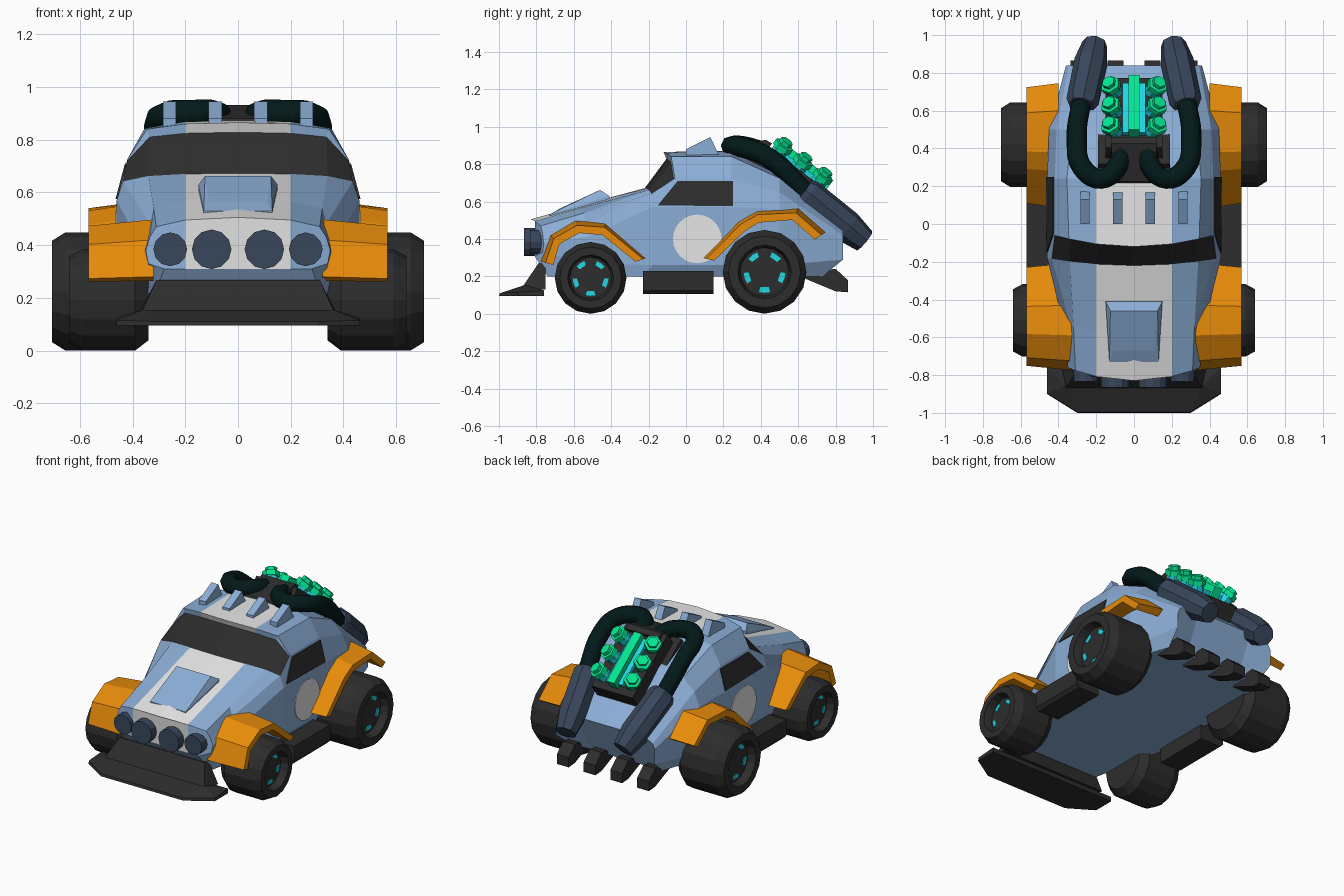
import bpy
import bmesh
from math import sin, cos, pi, radians
from mathutils import Vector, Matrix

cube = bpy.data.objects.get("Cube")
if cube:
    bpy.data.objects.remove(cube, do_unlink=True)


def material(name, colour):
    mat = bpy.data.materials.new(name)
    mat.use_nodes = True
    rgba = (*colour, 1)
    mat.diffuse_color = rgba
    mat.node_tree.nodes["Principled BSDF"].inputs["Base Color"].default_value = rgba
    return mat


BLUE = material("body_blue", (.26, .42, .67))
WHITE = material("stripe_white", (.79, .79, .79))
DARK = material("charcoal", (.026, .026, .026))
ORANGE = material("fender_orange", (.8, .26, .003))
NAVY = material("navy_metal", (.04, .062, .105))
HOSE = material("hose_dark_green", (.001, .01, .01))
GREEN = material("engine_green", (.001, .79, .29))
CYAN = material("glow_cyan", (.015, .68, .78))
SIDES = (("left", 1), ("right", -1))


def finish(name, bm, *mats):
    bmesh.ops.recalc_face_normals(bm, faces=bm.faces)
    mesh = bpy.data.meshes.new(name)
    bm.to_mesh(mesh)
    bm.free()
    for mat in mats:
        mesh.materials.append(mat)
    obj = bpy.data.objects.new(name, mesh)
    bpy.context.collection.objects.link(obj)
    return obj


def loft(name, rings, mat):
    """Skin equal closed rings and cap both ends."""
    bm = bmesh.new()
    rows = [[bm.verts.new(p) for p in ring] for ring in rings]
    count = len(rows[0])
    for a, b in zip(rows, rows[1:]):
        for j in range(count):
            k = (j + 1) % count
            bm.faces.new((a[j], a[k], b[k], b[j]))
    bm.faces.new(rows[0])
    bm.faces.new(rows[-1])
    return finish(name, bm, mat)


def hull(name, points, mat):
    bm = bmesh.new()
    for p in points:
        bm.verts.new(p)
    bmesh.ops.convex_hull(bm, input=bm.verts)
    bmesh.ops.dissolve_limit(bm, angle_limit=.02, verts=bm.verts, edges=bm.edges)
    return finish(name, bm, mat)


def box(name, xs, ys, zs, mat, matrix):
    return hull(name, [matrix @ Vector((x, y, z)) for x in xs for y in ys for z in zs], mat)


def spin(name, origin, axis, profile, sides, mat):
    """Turn (radius, distance) pairs around an axis."""
    turn = Vector(axis).to_track_quat('Z', 'Y')
    angles = [2 * pi * i / sides for i in range(sides)]
    rings = [[Vector(origin) + turn @ Vector((r * cos(a), r * sin(a), d)) for a in angles]
             for r, d in profile]
    return loft(name, rings, mat)


# Body shell: stations of (top y, bottom y, bow, half section from roof centre to sill)
stations = [
    (-.83, -.81, .09, [(0, .505), (.2, .495), (.31, .47), (.335, .43), (.35, .38), (.34, .33), (.28, .31)]),
    (-.58, -.74, .06, [(0, .575), (.2, .565), (.32, .54), (.335, .48), (.375, .41), (.375, .27), (.32, .2)]),
    (-.22, -.22, .03, [(0, .672), (.2, .67), (.34, .662), (.435, .642), (.46, .57), (.46, .26), (.43, .2)]),
    (-.105, -.1, .035, [(0, .828), (.2, .824), (.335, .81), (.42, .72), (.46, .57), (.46, .26), (.43, .2)]),
    (-.12, -.09, .055, [(0, .865), (.2, .86), (.345, .84), (.42, .725), (.46, .57), (.46, .26), (.43, .2)]),
    (.24, .24, 0, [(0, .872), (.2, .868), (.355, .842), (.42, .725), (.46, .57), (.46, .26), (.43, .2)]),
    (.5, .5, 0, [(0, .745), (.2, .74), (.33, .725), (.41, .65), (.45, .56), (.45, .26), (.42, .2)]),
    (.84, .73, 0, [(0, .45), (.2, .45), (.3, .445), (.345, .42), (.36, .39), (.36, .29), (.34, .2)]),
]
bm = bmesh.new()
rows = []
for top_y, low_y, bow, half in stations:
    floor = half[-1][1]
    pts = [(x, top_y + bow * (x / .4) ** 2, z) for x, z in half[:-1]]
    pts += [(x, low_y, floor) for x in (half[-1][0], .2, 0)]
    pts += [(-x, y, z) for x, y, z in pts[-2:0:-1]]
    rows.append([bm.verts.new(p) for p in pts])
count = len(rows[0])
middle = count // 2
for i, (a, b) in enumerate(zip(rows, rows[1:])):
    for j in range(count):
        k = (j + 1) % count
        face = bm.faces.new((a[j], a[k], b[k], b[j]))
        strip = min(j, count - 1 - j)
        windscreen = i == 2 and strip < 3
        face.material_index = 2 if windscreen else int(strip == 0 and i < 5)
for row, stripe in ((rows[0], 1), (rows[-1], 0)):
    centre = (0, 1, middle - 1, middle, middle + 1, count - 1)
    bm.faces.new([row[j] for j in centre]).material_index = stripe
    bm.faces.new(row[1:middle])
    bm.faces.new(row[middle + 1:])
finish("body_shell", bm, BLUE, WHITE, DARK)

# Bonnet scoop
hull("bonnet_scoop", [(s * x, y, z) for s in (1, -1) for x, y, z in (
    (.13, -.73, .49), (.15, -.41, .57), (.15, -.41, .63), (.13, -.73, .53),
    (.11, -.67, .565), (.125, -.46, .662))], BLUE)

# Front plough: flat lip and raised blade
hull("plough_lip", [(s * x, y, z) for s in (1, -1) for x, y, z in (
    (.3, -1, .095), (.46, -.9, .095), (.46, -.76, .095),
    (.3, -.995, .11), (.46, -.895, .115), (.46, -.76, .125), (.36, -.86, .155))], DARK)
hull("plough_blade", [(s * x, y, z) for s in (1, -1) for x, y, z in (
    (.37, -.88, .135), (.38, -.75, .13), (.31, -.79, .268), (.31, -.75, .268))], DARK)

# Rear wheelie fins and roof fins
for i in range(4):
    x = (i - 1.5) * .195
    profile = [(.62, .195), (.64, .22), (.8, .24), (.865, .18), (.865, .115), (.8, .12)]
    loft(f"rear_fin_{i + 1}", [[(x + w, y, z) for y, z in profile] for w in (-.043, .043)], DARK)
    x = (i - 1.5) * .173
    profile = [(0, .85), (0, .88), (.13, .945), (.175, .85)]
    loft(f"roof_fin_{i + 1}", [[(x + w, y, z) for y, z in profile] for w in (-.025, .025)], BLUE)


def fender(name, side, inner, centre, path):
    """Sweep an arch band whose outer edge dips towards the wheel."""
    rings = []
    for y, z in path:
        inward = (Vector(centre) - Vector((y, z))).normalized()
        ring = []
        for x, depth in ((inner, 0), (.568, .025), (.568, .068), (inner, .055)):
            ring.append((side * x, y + inward.x * depth, z + inward.y * depth))
        rings.append(ring)
    loft(name, rings, ORANGE)


def wheel(name, side, y, radius, inner, outer):
    centre = (0, y, radius)
    profile = [(.8, inner), (1, inner + .05), (1, outer - .05), (.86, outer),
               (.64, outer), (.58, outer - .05)]
    spin(name, centre, (side, 0, 0), [(r * radius, d) for r, d in profile], 16, DARK)
    # Glowing rim slots
    for i in range(5):
        mid = pi / 2 + 2 * pi * (i + .5) / 5
        points = [(side * (outer - d), y + r * radius * cos(mid + a), centre[2] + r * radius * sin(mid + a))
                  for d in (.05, .044) for r in (.38, .5) for a in (-.27, 0, .27)]
        hull(f"{name}_slot_{i + 1}", points, CYAN)


for label, s in SIDES:
    # Wheels, fenders and running boards
    wheel(f"{label}_front_wheel", s, -.51, .192, .34, .64)
    wheel(f"{label}_rear_wheel", s, .42, .224, .36, .705)
    fender(f"{label}_front_fender", s, .32, (-.5, .2),
           [(-.775, .28), (-.725, .42), (-.59, .497), (-.43, .487), (-.205, .3)])
    fender(f"{label}_rear_fender", s, .4, (.42, .22),
           [(.085, .3), (.28, .5), (.38, .555), (.6, .562), (.745, .435)])
    hull(f"{label}_running_board", [(s * x, y, z) for x, z in ((.4, .105), (.55, .105), (.57, .125), (.57, .23), (.4, .23))
                                    for y in (-.23, .147)], DARK)

    # Side window and round door panel
    outline = [(-.15, .58), (.25, .575), (.25, .71), (-.045, .71)]
    loft(f"{label}_side_window", [[(s * (.46 - (z - .57) * .267 + d), y, z) for y, z in outline]
                                  for d in (-.002, .006)], DARK)
    spin(f"{label}_door_roundel", (0, .06, .4), (s, 0, 0), [(.13, .458), (.13, .465)], 24, WHITE)

    # Headlamps
    for part, x, y, r in (("inner", .1, -.865, .075), ("outer", .257, -.835, .064)):
        spin(f"{label}_{part}_lamp", (s * x, y, .384), (0, 1, 0),
             [(r, 0), (r, .05), (r * .8, .11)], 12, NAVY)

    # Exhaust hose
    curve = bpy.data.curves.new(f"{label}_exhaust_hose", 'CURVE')
    curve.dimensions = '3D'
    curve.bevel_depth = .054
    curve.bevel_resolution = 2
    curve.resolution_u = 5
    curve.use_fill_caps = True
    path = [(.075, .43, .86), (.085, .31, .895), (.175, .24, .897),
            (.275, .3, .89), (.303, .45, .83), (.28, .64, .645)]
    spline = curve.splines.new('BEZIER')
    spline.bezier_points.add(len(path) - 1)
    for point, (x, y, z) in zip(spline.bezier_points, path):
        point.co = (s * x, y, z)
        point.handle_left_type = point.handle_right_type = 'AUTO'
    curve.materials.append(HOSE)
    hose = bpy.data.objects.new(curve.name, curve)
    bpy.context.collection.objects.link(hose)

    # Exhaust tip
    start, end = Vector((s * .278, .625, .66)), Vector((s * .208, .955, .39))
    length = (end - start).length
    spin(f"{label}_exhaust_tip", start, end - start,
         [(.07, 0), (.086, length * .07), (.088, length * .72), (.066, length)], 8, NAVY)

# Engine, laid along the tail slope
slope = Matrix.Translation((0, .645, .84)) @ Matrix.Rotation(radians(-37), 4, 'X')
box("engine_bay", (-.19, .19), (-.28, -.05), (-.3, -.172), DARK, slope)
box("engine_block", (-.15, .15), (-.24, .22), (-.3, -.08), DARK, slope)
hull("engine_intake", [slope @ Vector((x, u, n)) for x in (-.12, .12) for u, n in (
    (-.19, -.055), (-.23, -.06), (-.36, -.22), (-.36, -.3), (-.19, -.25))], DARK)
box("engine_manifold", (-.06, .06), (-.16, .17), (-.09, -.055), CYAN, slope)
box("engine_spine", (-.028, .028), (-.17, .19), (-.08, -.015), GREEN, slope)
for label, s in SIDES:
    for i in range(3):
        base = slope @ Vector((s * .095, (i - 1) * .133, -.1))
        axis = slope.to_3x3() @ Vector((s * .4, 0, 1))
        spin(f"{label}_cylinder_{i + 1}", base, axis, [(.045, -.02), (.045, .065)], 8, CYAN)
        spin(f"{label}_cylinder_cap_{i + 1}", base, axis,
             [(.054, .055), (.054, .088), (.036, .09), (.036, .113)], 6, GREEN)
